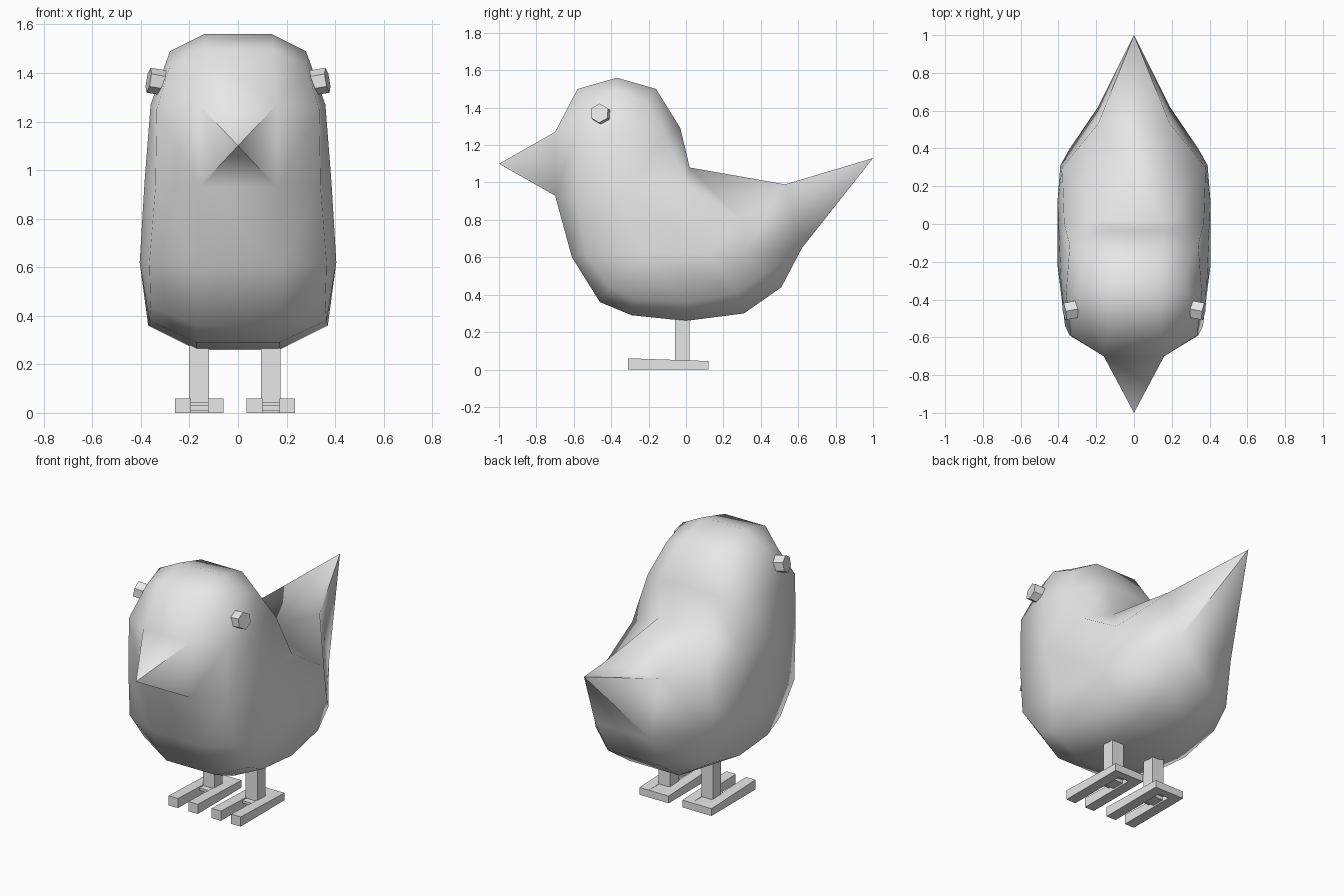
import bpy, bmesh
from math import radians
from mathutils import Vector

cube = bpy.data.objects.get("Cube")
if cube:
    bpy.data.objects.remove(cube)

grey = bpy.data.materials.new("light_grey")
grey.use_nodes = True
COLOUR = (0.8, 0.8, 0.8, 1)
grey.diffuse_color = COLOUR
grey.node_tree.nodes["Principled BSDF"].inputs["Base Color"].default_value = COLOUR


def finish(bm, name):
    bmesh.ops.recalc_face_normals(bm, faces=bm.faces[:])
    mesh = bpy.data.meshes.new(name)
    bm.to_mesh(mesh)
    bm.free()
    mesh.materials.append(grey)
    obj = bpy.data.objects.new(name, mesh)
    bpy.context.collection.objects.link(obj)
    return obj


def add_box(bm, x, y, z):
    """Box from three (low, high) ranges; returns its vertices."""
    verts = bmesh.ops.create_cube(bm, size=1)["verts"]
    for v in verts:
        v.co = [r[0] + (c + 0.5) * (r[1] - r[0]) for c, r in zip(v.co, (x, y, z))]
    return verts


# Body: each row pairs an outline point (y, z, half width)
# with a shoulder point (y, z, half width) on the flank
RINGS = [
    ((-.70, 1.27, .16), (-.59, 1.25, .335)),   # 0 beak top
    ((-.58, 1.50, .14), (-.50, 1.43, .28)),
    ((-.37, 1.56, .14), (-.37, 1.49, .28)),    # 2 crown
    ((-.16, 1.50, .14), (-.21, 1.43, .28)),
    ((-.03, 1.29, .17), (-.11, 1.25, .34)),    # 4 nape
    ((.02, 1.08, .17), (.00, .99, .37)),
    ((.53, .99, .19), (.30, .80, .38)),        # 6 tail top
    ((.62, .65, .19), (.31, .62, .39)),
    ((.51, .44, .18), (.40, .50, .34)),        # 8 rump
    ((.31, .30, .17), (.27, .41, .36)),
    ((.00, .26, .17), (.00, .36, .37)),        # 10 belly
    ((-.29, .29, .17), (-.28, .38, .365)),
    ((-.46, .36, .17), (-.41, .44, .36)),      # 12 low chest
    ((-.61, .60, .17), (-.54, .62, .365)),
    ((-.70, .93, .16), (-.59, .93, .34)),      # 14 beak bottom
]
FLANK = [(-.37, 1.27, .36), (-.33, .95, .385), (-.22, .62, .405), (.12, .62, .405)]
# Side panels: 0-14 are shoulder points, 15-18 are flank points
PANELS = [(0, 1, 2, 15), (15, 2, 3, 4), (14, 0, 15, 16), (16, 15, 4, 5),
          (13, 14, 16, 17), (16, 5, 18, 17), (18, 5, 6), (18, 6, 7), (18, 7, 8),
          (18, 8, 9), (17, 18, 9, 10), (17, 10, 11), (17, 11, 12, 13)]

bm = bmesh.new()
beak_tip = bm.verts.new((0, -1, 1.10))
tail_tip = bm.verts.new((0, 1, 1.13))
TIPS = {14: beak_tip, 6: tail_tip}
count = len(RINGS)
outlines = []
for side in (1, -1):
    outline = [bm.verts.new((side * w, y, z)) for (y, z, w), _ in RINGS]
    shoulder = [bm.verts.new((side * w, y, z)) for _, (y, z, w) in RINGS]
    shoulder += [bm.verts.new((side * w, y, z)) for y, z, w in FLANK]
    for i in range(count):
        j = (i + 1) % count
        bm.faces.new((outline[i], outline[j], shoulder[j], shoulder[i]))
        if i in TIPS:
            bm.faces.new((outline[i], outline[j], TIPS[i]))
    for panel in PANELS:
        bm.faces.new([shoulder[k] for k in panel])
    outlines.append(outline)

# Centre strip, closed by the tops and bottoms of the beak and tail
left, right = outlines
for i in range(count):
    j = (i + 1) % count
    if i in TIPS:
        for k in (i, j):
            bm.faces.new((left[k], right[k], TIPS[i]))
    else:
        bm.faces.new((left[i], left[j], right[j], right[i]))
body = finish(bm, "body")
bpy.ops.object.select_all(action='DESELECT')
body.select_set(True)
bpy.context.view_layer.objects.active = body
bpy.ops.object.shade_smooth_by_angle(angle=radians(68))

for side, label in ((1, "left"), (-1, "right")):
    # Eye: short six-sided stud tilted up and forward
    bm = bmesh.new()
    bmesh.ops.create_cone(bm, cap_ends=True, segments=6,
                          radius1=.052, radius2=.052, depth=.09)
    eye = finish(bm, label + "_eye")
    axis = Vector((side, -.18, .17))
    eye.rotation_euler = axis.to_track_quat('Z', 'Y').to_euler()
    eye.location = (side * .325, -.455, 1.363)

    # Leg
    cx = side * .147 - .012
    bm = bmesh.new()
    add_box(bm, (cx - .04, cx + .04), (-.06, .02), (.01, .34))
    finish(bm, label + "_leg")

    # Foot: two long toes, a heel bar and a thin web between them
    bm = bmesh.new()
    for toe in (-1, 1):
        edges = sorted((cx + toe * .035, cx + toe * .1))
        for v in add_box(bm, edges, (-.31, .12), (0, .045)):
            if v.co.y < -.3 and v.co.z > .04:
                v.co.z = .06
    add_box(bm, (cx - .035, cx + .035), (.07, .12), (0, .045))
    add_box(bm, (cx - .035, cx + .035), (-.1, .07), (.03, .045))
    finish(bm, label + "_foot")
